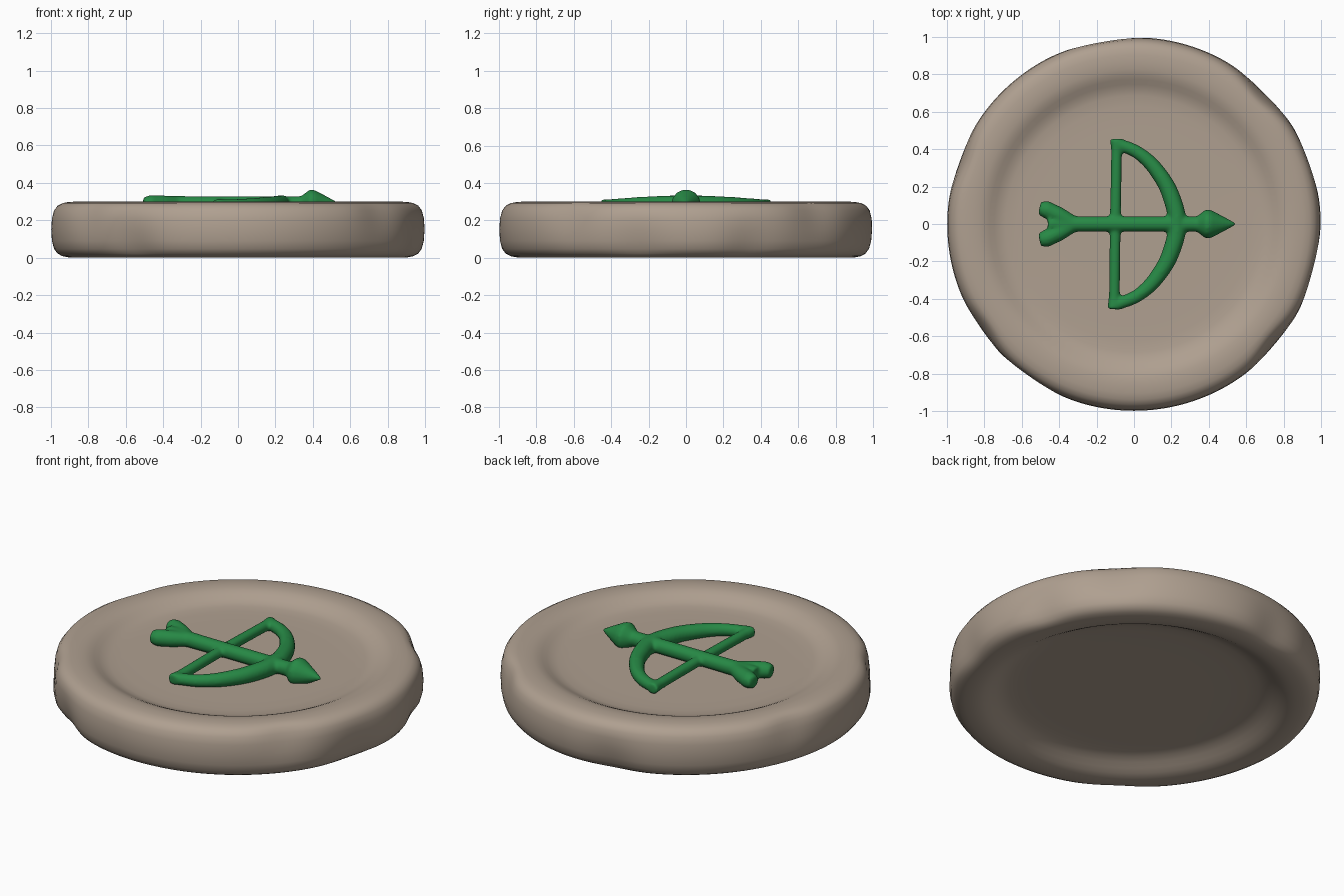
import bpy, bmesh, math
from mathutils import Vector

if "Cube" in bpy.data.objects:
    bpy.data.objects.remove(bpy.data.objects["Cube"])


def material(name, color):
    m = bpy.data.materials.new(name)
    m.diffuse_color = color
    m.use_nodes = True
    m.node_tree.nodes["Principled BSDF"].inputs["Base Color"].default_value = m.diffuse_color
    return m


stone = material("stone", (0.43, 0.35, 0.28, 1))
green = material("green", (0.02, 0.25, 0.06, 1))

# Worn stone disc: lathe profile with a dished top and underside
profile = [(0, .245), (.4, .245), (.66, .245), (.72, .252), (.775, .283), (.82, .301),
           (.91, .301), (.97, .285), (1, .225), (1, .075), (.97, .015), (.91, 0),
           (.83, 0), (.775, .03), (.71, .07), (.64, .08), (.4, .08), (0, .08)]
SEG = 96
bm = bmesh.new()
rings = []
for r, z in profile:
    if r == 0:
        rings.append([bm.verts.new((0, 0, z))] * SEG)
    else:
        rings.append([bm.verts.new((r * math.cos(2 * math.pi * i / SEG),
                                    r * math.sin(2 * math.pi * i / SEG), z)) for i in range(SEG)])
for a, b in zip(rings, rings[1:]):
    for i in range(SEG):
        j = (i + 1) % SEG
        bm.faces.new(list(dict.fromkeys([a[i], b[i], b[j], a[j]])))
bmesh.ops.recalc_face_normals(bm, faces=bm.faces)

# Shallow chips along the rim: angle in degrees, height, depth, width
chips = [(-125, .03, .035, .13), (45, .27, .035, .14), (-40, .28, .03, .13), (-15, .04, .03, .15),
         (100, .02, .035, .14), (160, .27, .03, .12), (215, .26, .025, .12), (20, .02, .03, .12)]
for ang, h, depth, width in chips:
    a = math.radians(ang)
    c = Vector((.98 * math.cos(a), .98 * math.sin(a), h))
    for v in bm.verts:
        f = depth * math.exp(-((v.co - c).length / width) ** 2)
        if v.co.xy.length > .93:
            v.co.xy *= 1 - f
mesh = bpy.data.meshes.new("stone_disc")
bm.to_mesh(mesh)
bm.free()
disc = bpy.data.objects.new("stone_disc", mesh)
bpy.context.collection.objects.link(disc)
mesh.materials.append(stone)
mesh.shade_smooth()
sub = disc.modifiers.new("soften", 'SUBSURF')
sub.levels = sub.render_levels = 1


# Round rod following points (x, y, z, radius)
def rod(name, pts, smooth=False):
    cu = bpy.data.curves.new(name, 'CURVE')
    cu.dimensions = '3D'
    cu.bevel_depth = 1
    cu.bevel_resolution = 5
    cu.use_fill_caps = True
    cu.resolution_u = 8
    if smooth:
        s = cu.splines.new('BEZIER')
        s.bezier_points.add(len(pts) - 1)
        for p, q in zip(s.bezier_points, pts):
            p.co, p.radius = q[:3], q[3]
            p.handle_left_type = p.handle_right_type = 'AUTO'
    else:
        s = cu.splines.new('POLY')
        s.points.add(len(pts) - 1)
        for p, q in zip(s.points, pts):
            p.co, p.radius = (*q[:3], 1), q[3]
    ob = bpy.data.objects.new(name, cu)
    bpy.context.collection.objects.link(ob)
    return ob


# Bow limbs, string, arrow shaft, head and fletching
half = [(-.09, .43, .28, .033), (.03, .375, .28, .036), (.14, .26, .282, .043),
        (.205, .13, .284, .048)]
limb = half + [(.23, 0, .285, .05)] + [(x, -y, z, r) for x, y, z, r in reversed(half)]
parts = [rod("bow_limbs", limb, True),
         rod("bow_string", [(-.095, .455, .28, .034), (-.093, .39, .28, .03), (-.1, 0, .285, .03),
                            (-.105, -.39, .28, .03), (-.11, -.455, .28, .034)]),
         rod("arrow_shaft", [(-.46, 0, .288, .045), (-.3, 0, .288, .043), (-.2, 0, .288, .042),
                             (.36, 0, .288, .042)]),
         rod("arrow_head", [(.34, 0, .287, .045), (.385, 0, .287, .08), (.41, 0, .287, .076),
                            (.545, 0, .285, .006)])]
for s in (1, -1):
    parts.append(rod("fletching", [(-.32, 0, .288, .04), (-.4, .045 * s, .288, .046),
                                   (-.47, .078 * s, .288, .047), (-.505, .085 * s, .288, .036)]))

# Fuse into one softly blended relief
bpy.ops.object.select_all(action='DESELECT')
for p in parts:
    p.select_set(True)
bpy.context.view_layer.objects.active = parts[0]
bpy.ops.object.convert(target='MESH')
bpy.ops.object.join()
bow = bpy.context.view_layer.objects.active
bow.name = "bow_and_arrow"
bow.data.materials.clear()
bow.data.materials.append(green)
rm = bow.modifiers.new("fuse", 'REMESH')
rm.mode = 'VOXEL'
rm.voxel_size = .009
rm.use_smooth_shade = True
sm = bow.modifiers.new("blend", 'SMOOTH')
sm.factor = .5
sm.iterations = 8
